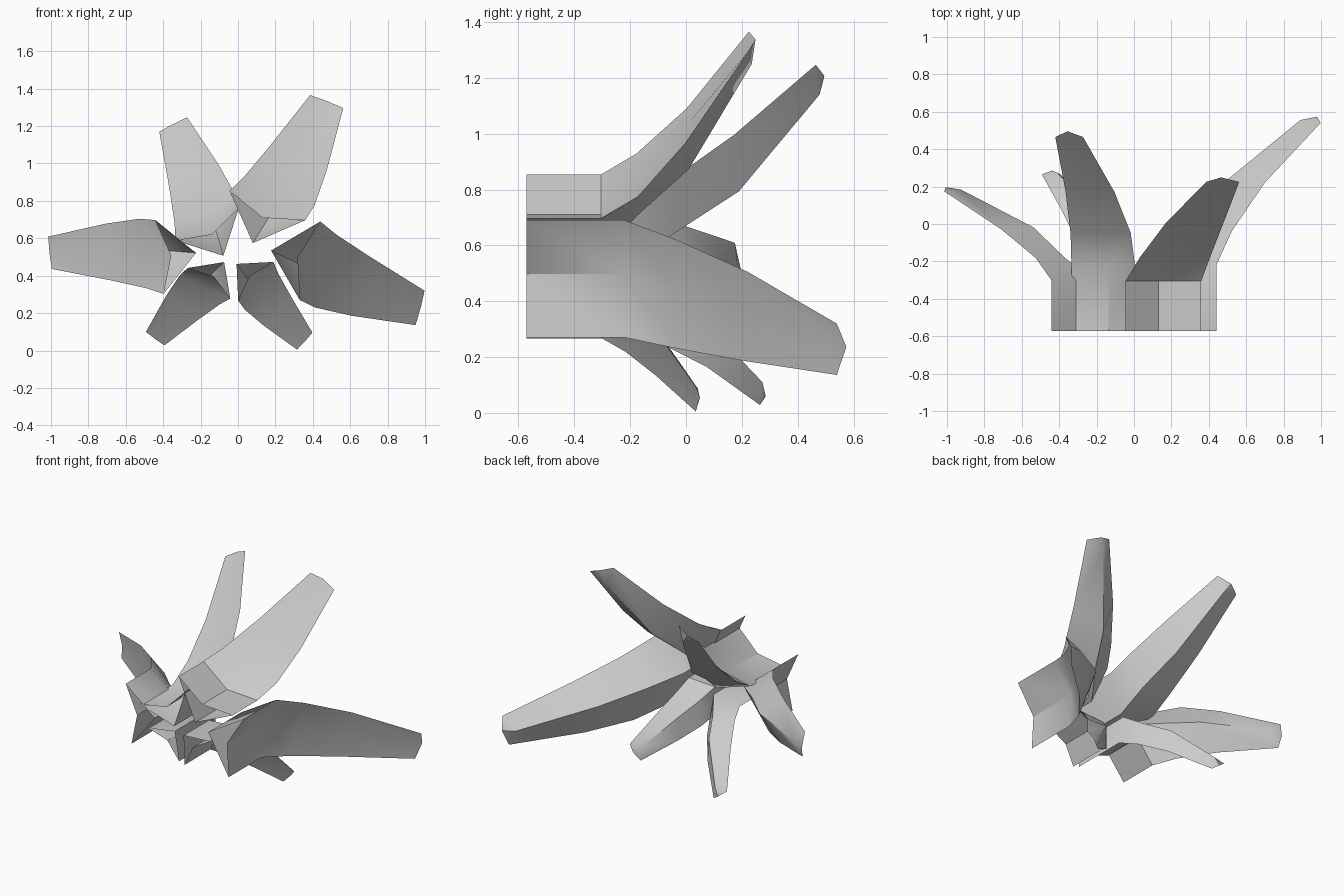
import bpy, math

if "Cube" in bpy.data.objects:
    bpy.data.objects.remove(bpy.data.objects["Cube"])

# Petal cross-sections: (outward u, sideways v, depth fraction) for
# side edge, outer middle, other side edge, inner ridge
BASE = [(0, .217, 0), (-.07, 0, 0), (0, -.217, 0), (-.215, 0, 0)]
RINGS = [
    BASE,
    [(.098, .172, .24), (.07, -.03, .24), (.09, -.235, .25), (-.06, -.03, .25)],
    [(.298, .104, .58), (.30, -.06, .585), (.292, -.228, .57), (.125, -.05, .595)],
    [(.633, 0, 1.0), (.636, -.085, 1.045), (.633, -.19, 1.0), (.546, -.095, 1.02)],
]
FRONT_Y = -.572


def petal(name, cx, cz, ux, uz, size, bend_y, depth):
    n = math.hypot(ux, uz)
    ux, uz = ux / n * size, uz / n * size

    def place(u, v, y):
        return (cx + u * ux - v * uz, y, cz + u * uz + v * ux)

    verts = [place(u, v, FRONT_Y) for u, v, _ in BASE]
    for ring in RINGS:
        verts += [place(u, v, bend_y + t * depth) for u, v, t in ring]
    faces = []
    for r in range(len(RINGS)):
        for i in range(4):
            j = (i + 1) % 4
            faces.append((r * 4 + i, r * 4 + j, r * 4 + 4 + j, r * 4 + 4 + i))
    # Closed tip, open root
    t = len(RINGS) * 4
    faces += [(t, t + 1, t + 3), (t + 1, t + 2, t + 3)]

    me = bpy.data.meshes.new(name)
    me.from_pydata(verts, [], faces)
    me.update()
    ob = bpy.data.objects.new(name, me)
    bpy.context.collection.objects.link(ob)
    bpy.ops.object.select_all(action='DESELECT')
    ob.select_set(True)
    bpy.context.view_layer.objects.active = ob
    # Outward normals
    bpy.ops.object.mode_set(mode='EDIT')
    bpy.ops.mesh.select_all(action='SELECT')
    bpy.ops.mesh.normals_make_consistent(inside=False)
    bpy.ops.object.mode_set(mode='OBJECT')
    bpy.ops.object.shade_smooth_by_angle(angle=math.radians(35))


# name, root centre x z, outward direction x z, size, bend start y, depth
petal("petal_upper_right", .157, .775, .36, .93, 1.0, -.305, .53)
petal("petal_right", .385, .48, .967, -.253, 1.0, -.22, .76)
petal("petal_lower_right", .095, .37, .74, -.67, .645, -.30, .335)
petal("petal_lower_left", -.155, .36, -.583, -.813, .645, -.19, .455)
petal("petal_left", -.42, .50, -.994, -.11, .915, -.30, .475)
petal("petal_upper_left", -.165, .675, -.46, .89, .88, -.217, .682)
